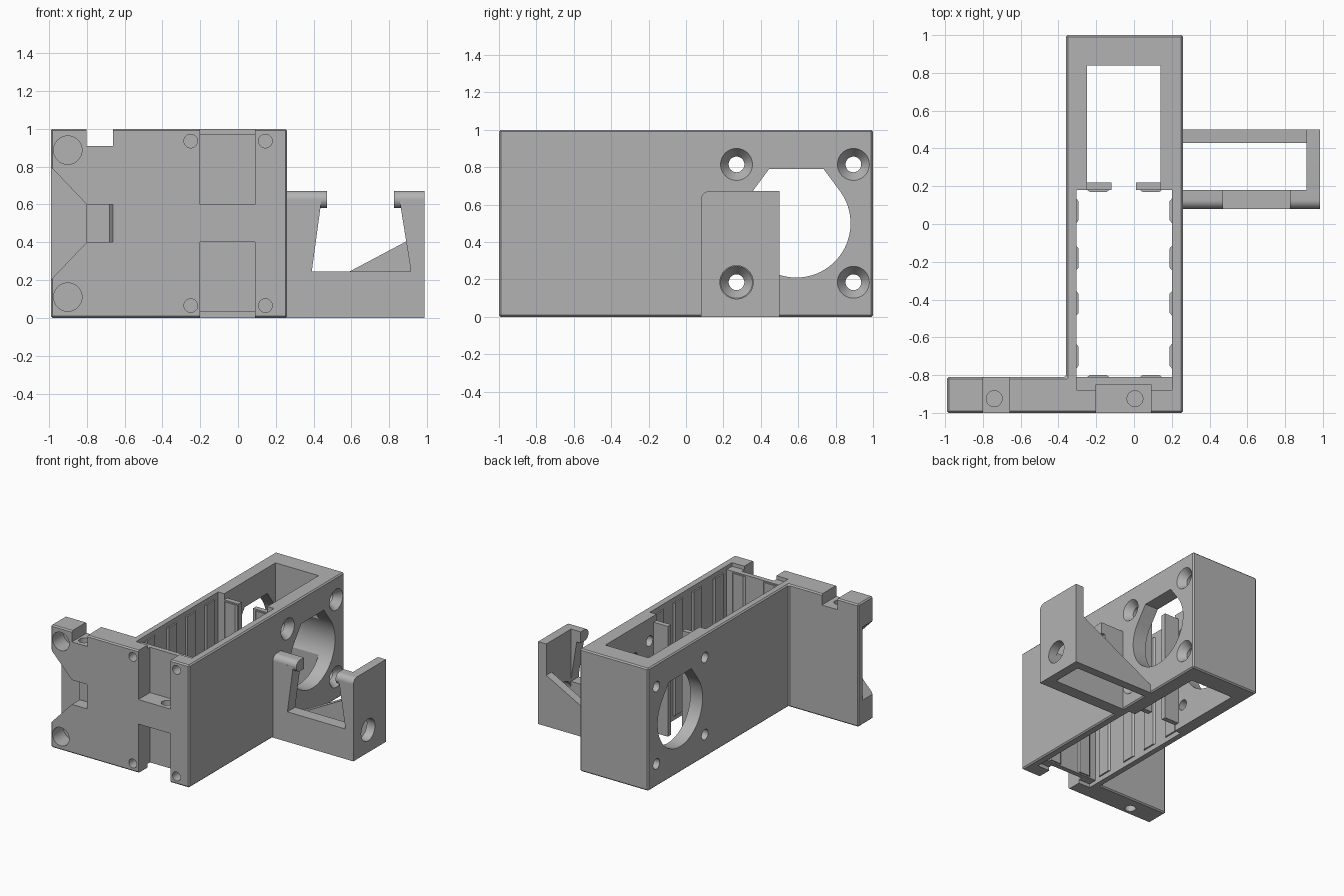
import bpy, bmesh, math
from mathutils import Vector

cube = bpy.data.objects.get("Cube")
if cube:
    bpy.data.objects.remove(cube)

GREY = (0.45, 0.45, 0.45, 1)
mat = bpy.data.materials.new("plain grey plastic")
mat.use_nodes = True
mat.diffuse_color = GREY
mat.node_tree.nodes["Principled BSDF"].inputs["Base Color"].default_value = GREY


def place(axis, u, v, w):
    return {"x": (w, u, v), "y": (u, w, v), "z": (u, v, w)}[axis]


def loft(name, axis, ring_a, ring_b, lo, hi, bevel=0):
    """Solid between two matching outlines, extruded along an axis."""
    bm = bmesh.new()
    a = [bm.verts.new(place(axis, u, v, lo)) for u, v in ring_a]
    b = [bm.verts.new(place(axis, u, v, hi)) for u, v in ring_b]
    n = len(a)
    bm.faces.new(a)
    bm.faces.new(b)
    for i in range(n):
        j = (i + 1) % n
        bm.faces.new((a[i], a[j], b[j], b[i]))
    bmesh.ops.recalc_face_normals(bm, faces=bm.faces)
    if bevel:
        bmesh.ops.bevel(bm, geom=bm.edges[:], offset=bevel, segments=1, affect="EDGES")
    mesh = bpy.data.meshes.new(name)
    bm.to_mesh(mesh)
    bm.free()
    ob = bpy.data.objects.new(name, mesh)
    bpy.context.collection.objects.link(ob)
    mesh.materials.append(mat)
    return ob


def prism(name, axis, ring, lo, hi, bevel=0):
    return loft(name, axis, ring, ring, lo, hi, bevel)


def box(name, x0, x1, y0, y1, z0, z1):
    return prism(name, "z", [(x0, y0), (x1, y0), (x1, y1), (x0, y1)], z0, z1)


def circle(u, v, r, n=40):
    return [(u + r * math.cos(math.tau * i / n), v + r * math.sin(math.tau * i / n)) for i in range(n)]


def rod(name, axis, u, v, r, lo, hi):
    return prism(name, axis, circle(u, v, r), lo, hi)


def combine(target, tool, operation="DIFFERENCE"):
    tool.hide_render = True
    mod = target.modifiers.new("boolean", "BOOLEAN")
    mod.operation = operation
    mod.solver = "EXACT"
    mod.object = tool
    bpy.context.view_layer.objects.active = target
    bpy.ops.object.modifier_apply(modifier=mod.name)
    bpy.data.objects.remove(tool)


# Main housing with its side mounting plate, as one L outline
body = prism("housing", "z", [(-0.99, -1), (0.26, -1), (0.26, 1), (-0.36, 1),
                              (-0.36, -0.81), (-0.99, -0.81)], 0, 1, 0.01)

# Through pockets and the slit joining them
combine(body, box("cut", -0.305, 0.2, -0.81, 0.18, -0.1, 1.1))
combine(body, box("cut", -0.25, 0.14, 0.22, 0.84, -0.1, 1.1))
combine(body, box("cut", -0.12, 0.01, 0.1, 0.3, -0.1, 1.1))

# Shallow lips, front channels and end recesses of the tabs, top and bottom
for z0, z1, c0, c1, t0, t1 in ((-0.1, 0.03, -0.1, 0.4, -0.1, 0.05),
                               (0.97, 1.1, 0.6, 1.1, 0.95, 1.1)):
    combine(body, box("cut", -0.305, 0.2, -0.88, -0.8, z0, z1))
    combine(body, box("cut", -0.2, 0.09, -1.1, -0.85, c0, c1))
    combine(body, box("cut", -0.25, 0.14, 0.17, 0.23, t0, t1))

# Large side opening: a circle with a straight-sided roof
cy, cz, r = 0.59, 0.5, 0.29
start, end = math.radians(145), math.radians(395)
ring = [(cy + r * math.cos(start + (end - start) * i / 48),
         cz + r * math.sin(start + (end - start) * i / 48)) for i in range(49)]
ring += [(cy + 0.146, cz + r), (cy - 0.146, cz + r)]
combine(body, prism("cut", "x", ring, -0.5, 0.4))

# Countersunk screw holes through the sides
for y in (0.27, 0.895):
    for z in (0.185, 0.815):
        combine(body, rod("cut", "x", y, z, 0.042, -0.5, 0.4))
        combine(body, loft("cut", "x", circle(y, z, 0.042), circle(y, z, 0.089), 0.2, 0.265))

# Blind holes in the front face
for z in (0.065, 0.935):
    for x in (-0.25, 0.145):
        combine(body, rod("cut", "y", x, z, 0.036, -1.1, -0.89))
for z in (0.11, 0.887):
    combine(body, rod("cut", "y", -0.9, z, 0.075, -1.1, -0.86))

# Funnel recess, window and top notch of the mounting plate
combine(body, prism("cut", "y", [(-1.01, 0.82), (-0.8, 0.6), (-0.8, 0.4), (-1.01, 0.18)], -1.1, -0.86))
combine(body, prism("cut", "z", [(-0.81, -1.01), (-0.66, -1.01), (-0.68, -0.9), (-0.81, -0.9)], 0.4, 0.6))
combine(body, box("cut", -0.8, -0.66, -1.1, -0.7, 0.91, 1.1))

# Vertical blind holes
for x, z0, z1 in ((-0.74, 0.7, 1.1), (-0.74, -0.1, 0.25), (0.005, 0.53, 0.7), (0.005, 0.3, 0.47)):
    combine(body, rod("cut", "z", x, -0.925, 0.042, z0, z1))

# Grip ribs on the inside of the front pocket
for y in (0.07, -0.18, -0.42, -0.7):
    for side, wall, inner in (("right", -0.31, -0.293), ("left", 0.205, 0.188)):
        prism("grip_rib_" + side, "z", [(wall, y - 0.07), (inner, y - 0.05),
                                        (inner, y + 0.05), (wall, y + 0.07)], 0.04, 0.96)
for x in (-0.19, 0.09):
    for wall, inner, z0, z1 in ((-0.815, -0.8, 0.04, 0.96), (0.185, 0.17, 0.06, 0.94)):
        prism("end_rib", "z", [(x - 0.065, wall), (x - 0.045, inner),
                               (x + 0.045, inner), (x + 0.065, wall)], z0, z1)

# Side bracket: front cradle with its notch
cradle = box("bracket_front", 0.25, 0.985, 0.08, 0.18, 0, 0.625)
combine(cradle, prism("cut", "y", [(0.39, 0.245), (0.915, 0.245), (0.85, 0.65), (0.445, 0.65)], 0, 0.3))

# Rounded hooks on top of the cradle
for side, x0, x1 in (("inner", 0.25, 0.47), ("outer", 0.825, 0.985)):
    hook = rod("hook_" + side, "x", 0.126, 0.626, 0.046, x0, x1)
    combine(hook, box("add", x0, x1, 0.126, 0.18, 0.58, 0.672), "UNION")

# Outer panel with rounded front corner and screwdriver access hole
corner = [(0.126 - 0.046 * math.sin(a), 0.626 + 0.046 * math.cos(a))
          for a in (math.radians(15 * i) for i in range(7))]
panel = prism("bracket_outer_panel", "x", [(0.5, 0), (0.5, 0.672)] + corner + [(0.08, 0)], 0.912, 0.986)
combine(panel, rod("cut", "x", 0.27, 0.185, 0.089, 0.8, 1.1))

# Sloping back wall of the bracket
prism("bracket_back", "y", [(0.25, 0), (0.985, 0), (0.985, 0.455), (0.25, 0.065)], 0.43, 0.5)

# Crisp edges, smooth curved walls
bpy.ops.object.select_all(action="DESELECT")
for ob in bpy.context.scene.objects:
    if ob.type == "MESH" and ob.data.materials and ob.data.materials[0] == mat:
        ob.select_set(True)
        bpy.context.view_layer.objects.active = ob
bpy.ops.object.shade_smooth_by_angle(angle=math.radians(25))
